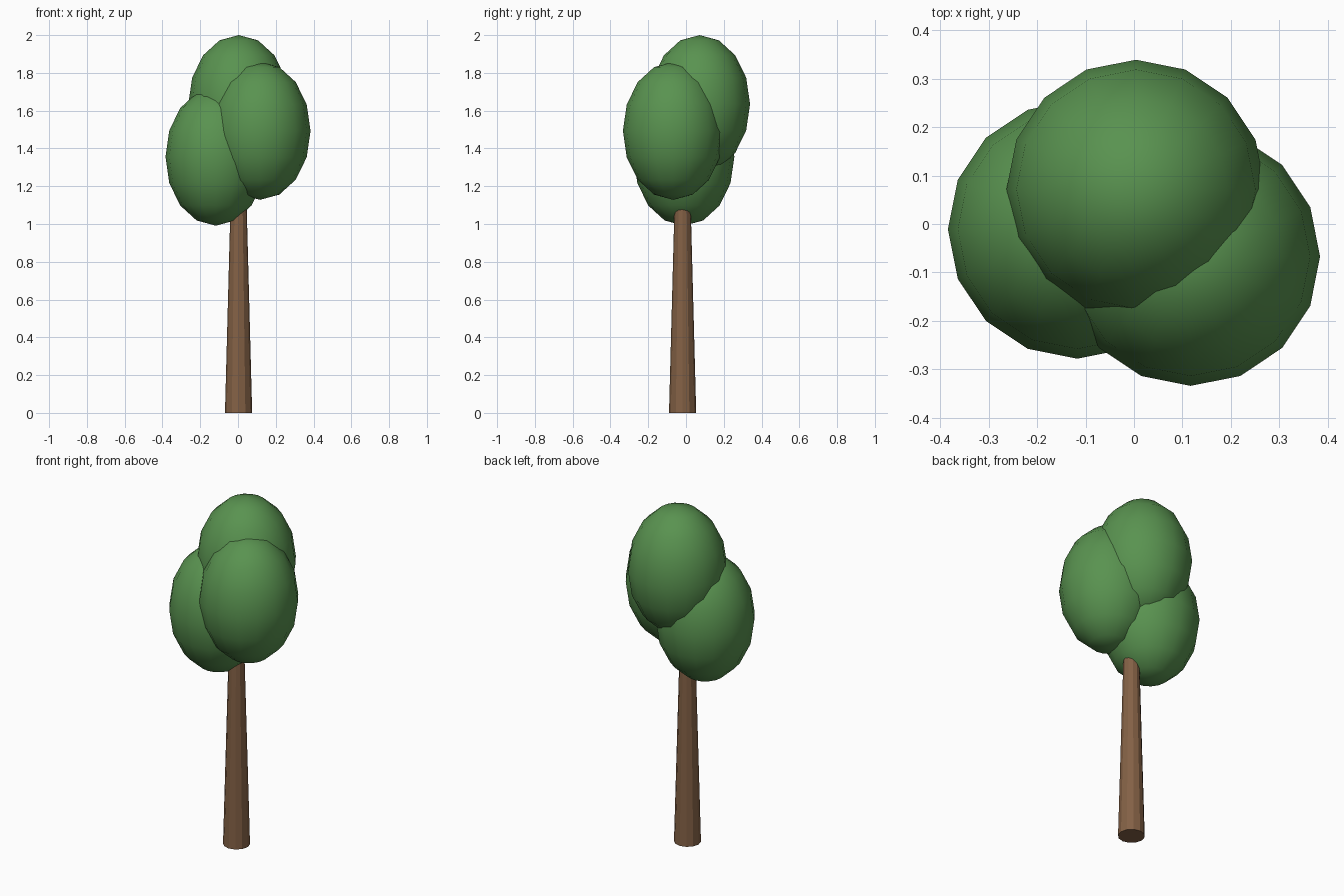
import bpy

if "Cube" in bpy.data.objects:
    bpy.data.objects.remove(bpy.data.objects["Cube"])


def material(name, color):
    m = bpy.data.materials.new(name)
    m.diffuse_color = color
    m.use_nodes = True
    m.node_tree.nodes["Principled BSDF"].inputs["Base Color"].default_value = m.diffuse_color
    return m


bark = material("bark", (0.23, 0.12, 0.06, 1))
leaf = material("leaf", (0.10, 0.29, 0.08, 1))

# Tapered trunk, its top hidden inside the foliage
bpy.ops.mesh.primitive_cone_add(vertices=12, radius1=0.072, radius2=0.038,
                                depth=1.28, location=(0.003, -0.018, 0.64))
trunk = bpy.context.object
trunk.name = "trunk"
trunk.data.materials.append(bark)

# Three egg-tall leaf clusters
clusters = [("foliage_top", (0.004, 0.072, 1.635)),
            ("foliage_right", (0.117, -0.067, 1.493)),
            ("foliage_left", (-0.117, -0.011, 1.356))]
for name, loc in clusters:
    bpy.ops.mesh.primitive_uv_sphere_add(segments=16, ring_count=8, radius=1,
                                         location=loc)
    ob = bpy.context.object
    ob.name = name
    ob.scale = (0.267, 0.267, 0.365)
    bpy.ops.object.transform_apply(location=False, rotation=False, scale=True)
    bpy.ops.object.shade_smooth()
    ob.data.materials.append(leaf)
